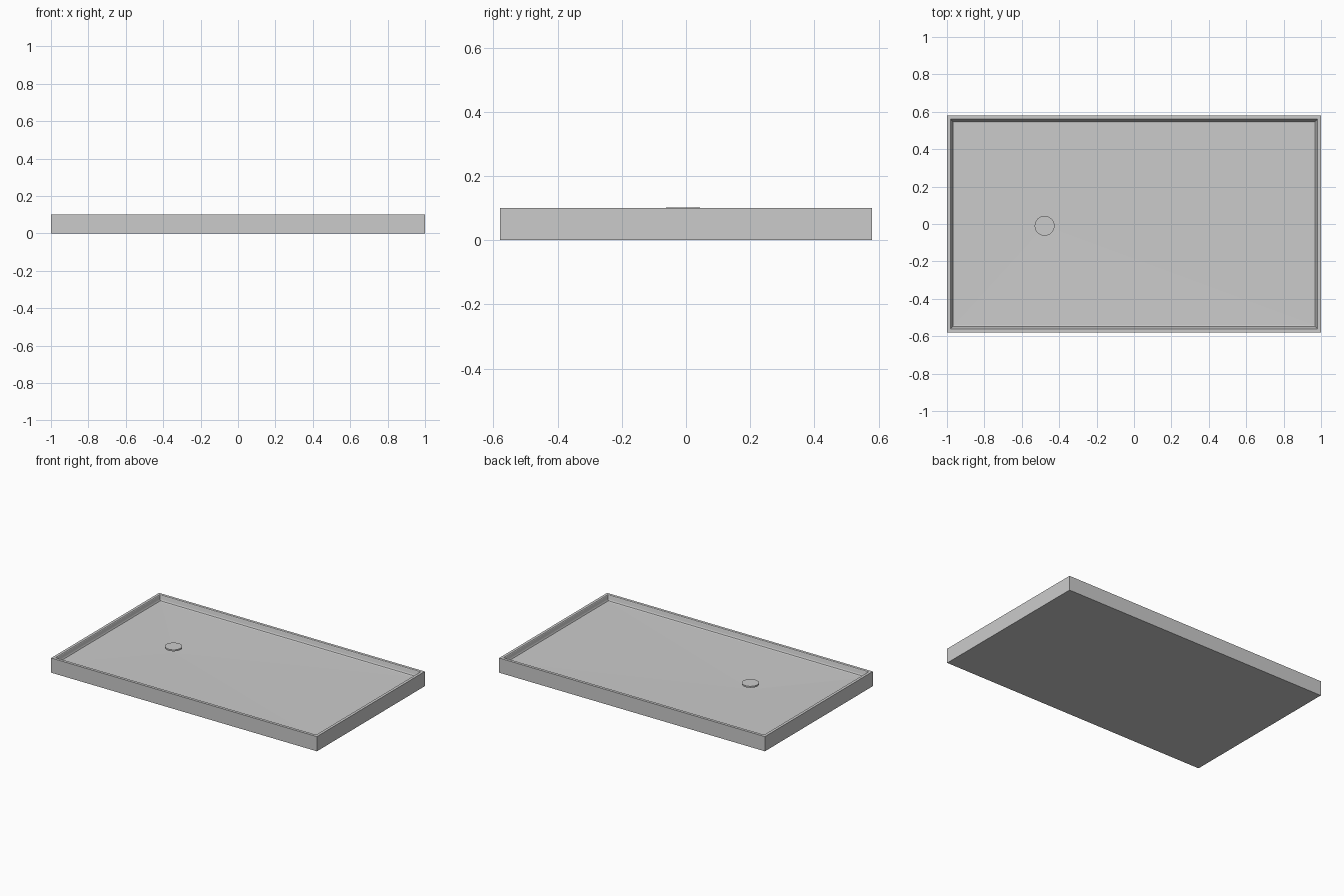
import bpy, bmesh
from mathutils import Vector

if "Cube" in bpy.data.objects:
    bpy.data.objects.remove(bpy.data.objects["Cube"])

DRAIN = Vector((-0.478, -0.01))


def finish(name, bm):
    bmesh.ops.recalc_face_normals(bm, faces=bm.faces)
    mesh = bpy.data.meshes.new(name)
    bm.to_mesh(mesh)
    bm.free()
    obj = bpy.data.objects.new(name, mesh)
    bpy.context.collection.objects.link(obj)
    return obj


# Tray: nested rectangles given as (inset from the outer edge, height)
profile = [(0, 0), (0, 0.1), (0.019, 0.1), (0.022, 0.097),
           (0.027, 0.075), (0.031, 0.066), (0.038, 0.063)]
bm = bmesh.new()
loops = []
for inset, z in profile:
    hx, hy = 1 - inset, 0.58 - inset
    loops.append([bm.verts.new((sx * hx, sy * hy, z))
                  for sx, sy in ((-1, -1), (1, -1), (1, 1), (-1, 1))])
for a, b in zip(loops, loops[1:]):
    for i in range(4):
        j = (i + 1) % 4
        bm.faces.new((a[i], a[j], b[j], b[i]))
bm.faces.new(loops[0][::-1])

# Floor falling gently towards the drain
low = bm.verts.new((DRAIN.x, DRAIN.y, 0.056))
for i in range(4):
    bm.faces.new((loops[-1][i], loops[-1][(i + 1) % 4], low))
finish("shower_tray", bm)


# Drain cover disc
bpy.ops.mesh.primitive_cylinder_add(vertices=48, radius=0.053, depth=0.01,
                                    location=(DRAIN.x, DRAIN.y, 0.097))
cover = bpy.context.object
cover.name = "drain_cover"
bpy.ops.object.shade_smooth_by_angle()
